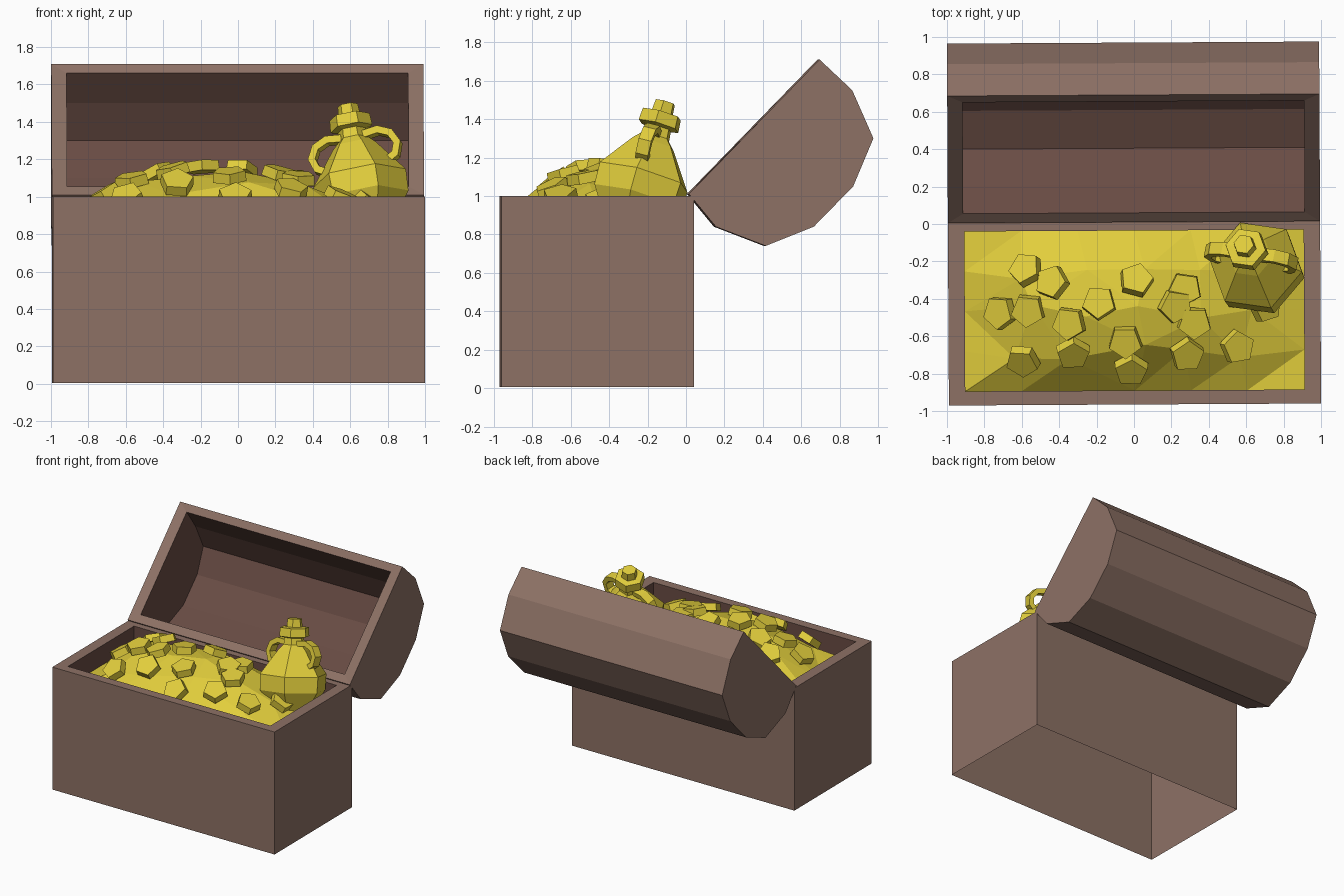
import bpy, bmesh, math, random
from mathutils import Vector, Matrix

random.seed(4)
cube = bpy.data.objects.get("Cube")
if cube:
    bpy.data.objects.remove(cube, do_unlink=True)


def make_material(name, rgb):
    linear = [((c / 255 + 0.055) / 1.055) ** 2.4 for c in rgb]
    mat = bpy.data.materials.new(name)
    mat.use_nodes = True
    mat.diffuse_color = (*linear, 1)
    mat.node_tree.nodes["Principled BSDF"].inputs["Base Color"].default_value = (*linear, 1)
    return mat


wood = make_material("brown wood", (141, 113, 101))
lining = make_material("dark lining", (105, 76, 68))
gold = make_material("yellow gold", (226, 206, 60))

# The whole chest stands a touch askew
skew = Matrix.Rotation(0.0055, 4, 'Z')


def add_object(name, bm, mats, matrix=Matrix()):
    mesh = bpy.data.meshes.new(name)
    bmesh.ops.recalc_face_normals(bm, faces=bm.faces)
    bm.to_mesh(mesh)
    bm.free()
    for m in mats:
        mesh.materials.append(m)
    obj = bpy.data.objects.new(name, mesh)
    bpy.context.collection.objects.link(obj)
    obj.matrix_world = skew @ matrix
    return obj


def hollow_shell(name, outer, inner, x_out, x_in, open_strip=None):
    """Extrude two (y, z) profiles along x and join them with a flat rim."""
    bm = bmesh.new()
    loops = []
    for index, (profile, x) in enumerate(((outer, x_out), (inner, x_in))):
        left, right = [[bm.verts.new((s * x, y, z)) for y, z in profile] for s in (-1, 1)]
        faces = [bm.faces.new(left), bm.faces.new(right)]
        for i in range(len(profile) - 1):
            if index == 0 and i == open_strip:
                continue
            faces.append(bm.faces.new((left[i], left[i + 1], right[i + 1], right[i])))
        for f in faces:
            f.material_index = index
        loops.append((left[0], left[-1], right[-1], right[0]))
    a, b = loops
    for i in range(4):
        j = (i + 1) % 4
        bm.faces.new((a[i], a[j], b[j], b[i]))
    return add_object(name, bm, [wood, lining])


# Chest body, open underneath, with a shallow lined tray
hollow_shell("chest_body",
             [(0.035, 1), (0.035, 0.005), (-0.965, 0.005), (-0.965, 1)],
             [(-0.035, 1), (-0.035, 0.8), (-0.89, 0.8), (-0.89, 1)],
             0.995, 0.907, open_strip=1)

# Barrel lid, swung open
hollow_shell("chest_lid",
             [(0.69, 1.71), (0.86, 1.55), (0.97, 1.30), (0.865, 1.05),
              (0.66, 0.84), (0.41, 0.74), (0.15, 0.84), (0.01, 1.01)],
             [(0.655, 1.66), (0.77, 1.5), (0.87, 1.3), (0.79, 1.1),
              (0.61, 0.92), (0.405, 0.84), (0.21, 0.94), (0.06, 1.055)],
             0.995, 0.913)


# Heap of gold
def heap_height(x, y):
    u = (x + 0.2) / (0.72 if x < -0.2 else 1.12)
    v = (y + 0.42) / 0.47
    bulge = max(0, 1 - abs(u) ** 2.2) * max(0, 1 - abs(v) ** 2.4)
    return 0.83 + 0.3 * bulge


bm = bmesh.new()
bmesh.ops.create_grid(bm, x_segments=6, y_segments=4, size=1)
for v in bm.verts:
    inside = max(abs(v.co.x), abs(v.co.y)) < 0.99
    x, y = v.co.x * 0.907, v.co.y * 0.4275 - 0.4625
    if inside:
        x += random.uniform(-0.07, 0.07)
        y += random.uniform(-0.05, 0.05)
    v.co = (x, y, heap_height(x, y) + (random.uniform(-0.03, 0.02) if inside else 0))
bmesh.ops.triangulate(bm, faces=bm.faces)
add_object("gold_heap", bm, [gold])

# Five-sided coins lying on the slope of the heap
coins = [(-.58, -.24), (-.44, -.31), (-.72, -.47), (-.57, -.46), (-.35, -.53), (-.19, -.42),
         (.01, -.30), (.27, -.35), (.22, -.44), (.32, -.53), (.28, -.70), (.55, -.66),
         (-.05, -.63), (-.02, -.78), (-.33, -.69), (-.60, -.73), (.70, -.44)]
for n, (x, y) in enumerate(coins):
    e = 0.06
    slope = Vector((heap_height(x - e, y) - heap_height(x + e, y),
                    heap_height(x, y - e) - heap_height(x, y + e), 2 * e))
    slope.x += random.uniform(-0.03, 0.03)
    slope.y += random.uniform(-0.03, 0.03)
    bm = bmesh.new()
    bmesh.ops.create_cone(bm, cap_ends=True, segments=5, radius1=0.095, radius2=0.09, depth=0.055)
    place = (Matrix.Translation((x, y, heap_height(x, y) + 0.03))
             @ slope.to_track_quat('Z', 'Y').to_matrix().to_4x4()
             @ Matrix.Rotation(random.uniform(0, 6), 4, 'Z'))
    add_object(f"coin_{n + 1}", bm, [gold], place)

# Leaning six-sided jug, spun from a profile
axis = Vector((-0.07, 0.125, 0.43))
jug_place = Matrix.Translation((0.655, -0.235, 1.06)) @ axis.to_track_quat('Z', 'Y').to_matrix().to_4x4()
# Aim the local x axis along the line through both handles
local_side = jug_place.to_3x3().inverted() @ Vector((1, -0.2, 0))
jug_place = jug_place @ Matrix.Rotation(math.atan2(local_side.y, local_side.x), 4, 'Z')

profile = [(0.14, -0.24), (0.25, -0.08), (0.255, 0.04), (0.12, 0.22), (0.08, 0.26), (0.075, 0.31),
           (0.115, 0.32), (0.11, 0.385), (0.06, 0.39), (0.055, 0.45)]
bm = bmesh.new()
sides = 6
rings = [[bm.verts.new((r * math.cos(k * math.tau / sides), r * math.sin(k * math.tau / sides), t))
          for k in range(sides)] for r, t in profile]
bm.faces.new(rings[0])
bm.faces.new(rings[-1])
for low, high in zip(rings, rings[1:]):
    for k in range(sides):
        j = (k + 1) % sides
        bm.faces.new((low[k], low[j], high[j], high[k]))
add_object("jug", bm, [gold], jug_place)

# Two square-section jug handles
path = [(0.16, 0.10), (0.215, 0.13), (0.235, 0.19), (0.205, 0.25), (0.14, 0.28), (0.06, 0.27)]
for name, s in (("left_handle", 1), ("right_handle", -1)):
    bm = bmesh.new()
    loops = []
    for i, (r, t) in enumerate(path):
        p0, p1 = path[max(i - 1, 0)], path[min(i + 1, len(path) - 1)]
        along = Vector((p1[0] - p0[0], 0, p1[1] - p0[1])).normalized()
        out = Vector((along.z, 0, -along.x)) * 0.02
        wide = Vector((0, 0.034, 0))
        mid = Vector((r, 0, t))
        ring = [mid + out + wide, mid + out - wide, mid - out - wide, mid - out + wide]
        loops.append([bm.verts.new((s * p.x, p.y, p.z)) for p in ring])
    for a, b in zip(loops, loops[1:]):
        for k in range(4):
            j = (k + 1) % 4
            bm.faces.new((a[k], a[j], b[j], b[k]))
    bm.faces.new(loops[0])
    bm.faces.new(loops[-1])
    add_object(name, bm, [gold], jug_place)
